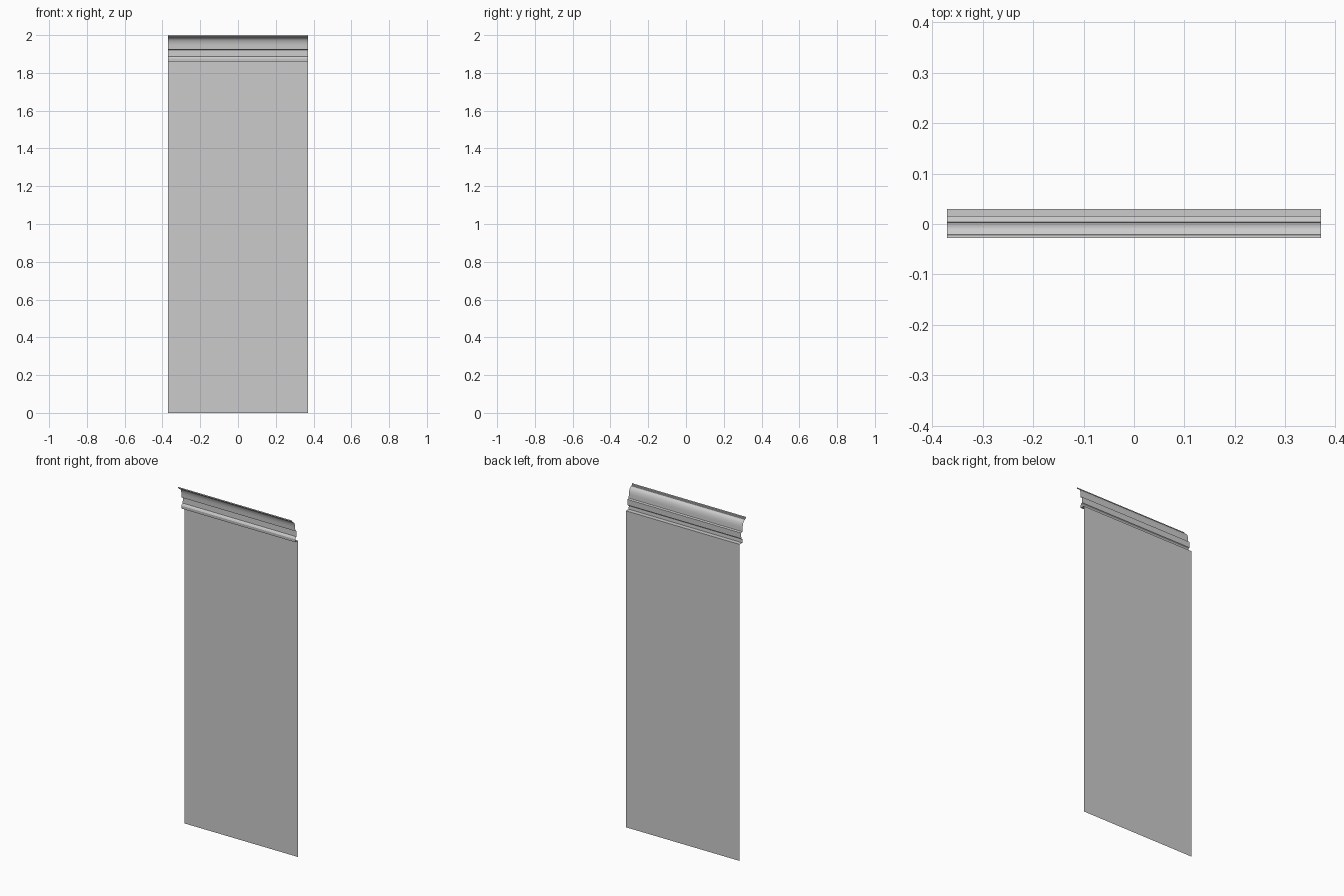
import bpy, bmesh, math

if "Cube" in bpy.data.objects:
    bpy.data.objects.remove(bpy.data.objects["Cube"])

HALF_W = 0.37

# side profile (y, z): flat panel, lower moulding band, recess, fillet
profile = [(0.03, 0), (0.03, 1.86), (0.004, 1.86), (0.003, 1.877),
           (0.007, 1.884), (0.015, 1.888), (0.016, 1.922),
           (0.004, 1.925), (0.003, 1.94)]

# concave cove sweeping forward
for i in range(1, 9):
    a = math.radians(90 * i / 8)
    profile.append((0.003 - 0.021 * (1 - math.cos(a)), 1.94 + 0.045 * math.sin(a)))

# top lip
profile += [(-0.021, 1.987), (-0.022, 1.991), (-0.028, 1.992), (-0.028, 2.0)]

# open sheet swept across the width
bm = bmesh.new()
left = [bm.verts.new((-HALF_W, y, z)) for y, z in profile]
right = [bm.verts.new((HALF_W, y, z)) for y, z in profile]
for i in range(len(profile) - 1):
    bm.faces.new((left[i], right[i], right[i + 1], left[i + 1]))
mesh = bpy.data.meshes.new("moulded_panel")
bm.to_mesh(mesh)
bm.free()
panel = bpy.data.objects.new("moulded_panel", mesh)
bpy.context.collection.objects.link(panel)

# smooth the cove, keep the steps crisp
bpy.context.view_layer.objects.active = panel
panel.select_set(True)
bpy.ops.object.shade_smooth_by_angle(angle=math.radians(30))
